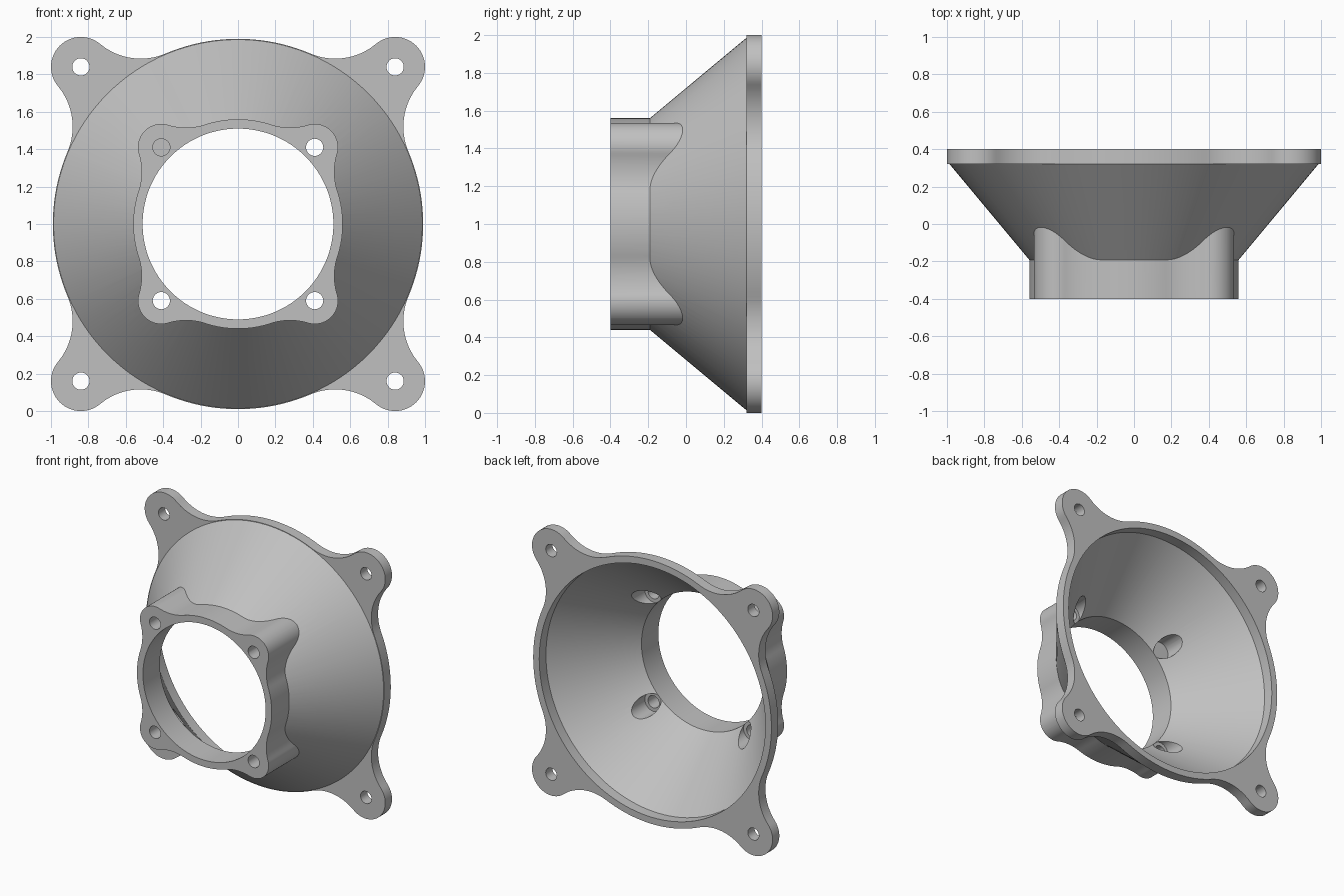
import bpy, bmesh
from math import sin, cos, pi, atan2, acos

cube = bpy.data.objects.get("Cube")
if cube:
    bpy.data.objects.remove(cube, do_unlink=True)

MID_Z = 1.0
CORNERS = [(sx, sz) for sx in (-1, 1) for sz in (-1, 1)]

grey = bpy.data.materials.new("matte grey")
grey.use_nodes = True
grey.diffuse_color = (0.53, 0.53, 0.53, 1)
grey.node_tree.nodes["Principled BSDF"].inputs["Base Color"].default_value = grey.diffuse_color


def arc(cx, cz, r, start, end, n):
    """Points along an arc, without the last one."""
    steps = [start + (end - start) * i / n for i in range(n)]
    return [(cx + r * cos(t), cz + r * sin(t)) for t in steps]


def circle(r, n=128, cx=0, cz=0):
    return arc(cx, cz, r, 0, 2 * pi, n)


def lobed_outline(r, offset, lobe, fillet):
    """Circle with four round corner ears blended in by concave fillets."""
    c, d = offset * 2 ** 0.5, r + fillet
    a = acos((d * d + c * c - (lobe + fillet) ** 2) / (2 * c * d))
    fx, fz = d * cos(a), d * sin(a)
    b = atan2(fz, c - fx)
    corner = (arc(fx, -fz, fillet, pi - a, b, 16)
              + arc(c, 0, lobe, b - pi, pi - b, 28)
              + arc(fx, fz, fillet, -b, a - pi, 16)
              + arc(0, 0, r, a, pi / 2 - a, 20))
    points = []
    for k in range(4):
        t = pi / 4 + k * pi / 2
        points += [(x * cos(t) - z * sin(t), x * sin(t) + z * cos(t)) for x, z in corner]
    return points


def loft(name, sections):
    """Closed solid through (outline, y) sections, running front to back."""
    bm = bmesh.new()
    rings = [[bm.verts.new((x, y, z + MID_Z)) for x, z in pts] for pts, y in sections]
    n = len(rings[0])
    for r0, r1 in zip(rings, rings[1:]):
        for i in range(n):
            j = (i + 1) % n
            bm.faces.new((r0[i], r0[j], r1[j], r1[i]))
    bm.faces.new(rings[0])
    bm.faces.new(rings[-1])
    bmesh.ops.recalc_face_normals(bm, faces=bm.faces)
    mesh = bpy.data.meshes.new(name)
    bm.to_mesh(mesh)
    bm.free()
    mesh.materials.append(grey)
    obj = bpy.data.objects.new(name, mesh)
    bpy.context.collection.objects.link(obj)
    return obj


def combine(target, tool, operation):
    """Apply a boolean and discard the tool."""
    mod = target.modifiers.new(operation.lower(), "BOOLEAN")
    mod.operation, mod.object, mod.solver = operation, tool, "EXACT"
    bpy.ops.object.select_all(action="DESELECT")
    bpy.context.view_layer.objects.active = target
    target.select_set(True)
    bpy.ops.object.modifier_apply(modifier=mod.name)
    bpy.data.objects.remove(tool, do_unlink=True)


# Conical duct wall
duct = loft("duct_adapter", [(circle(0.553), -0.2), (circle(0.986), 0.32), (circle(0.986), 0.36)])

# Large rear mounting plate and small front flange
rear = lobed_outline(0.99, 0.84, 0.16, 0.34)
front = lobed_outline(0.56, 0.41, 0.125, 0.33)
combine(duct, loft("rear_plate", [(rear, 0.32), (rear, 0.4)]), "UNION")
combine(duct, loft("front_flange", [(front, -0.4), (front, 0.0)]), "UNION")

# Hollow inside: front bore, cone, rear lip
inside = [(0.51, -0.5), (0.51, -0.2), (0.94, 0.32), (0.94, 0.5)]
combine(duct, loft("inner_cutter", [(circle(r), y) for r, y in inside]), "DIFFERENCE")

# Screw holes, with recesses for the front screws inside the cone
for sx, sz in CORNERS:
    for offset, radius, y0, y1 in ((0.84, 0.046, 0.2, 0.5),
                                   (0.41, 0.046, -0.5, 0.1),
                                   (0.41, 0.072, -0.2, 0.1)):
        ring = circle(radius, 32, sx * offset, sz * offset)
        combine(duct, loft("hole_cutter", [(ring, y0), (ring, y1)]), "DIFFERENCE")

bpy.ops.object.shade_smooth_by_angle(angle=pi / 6)
